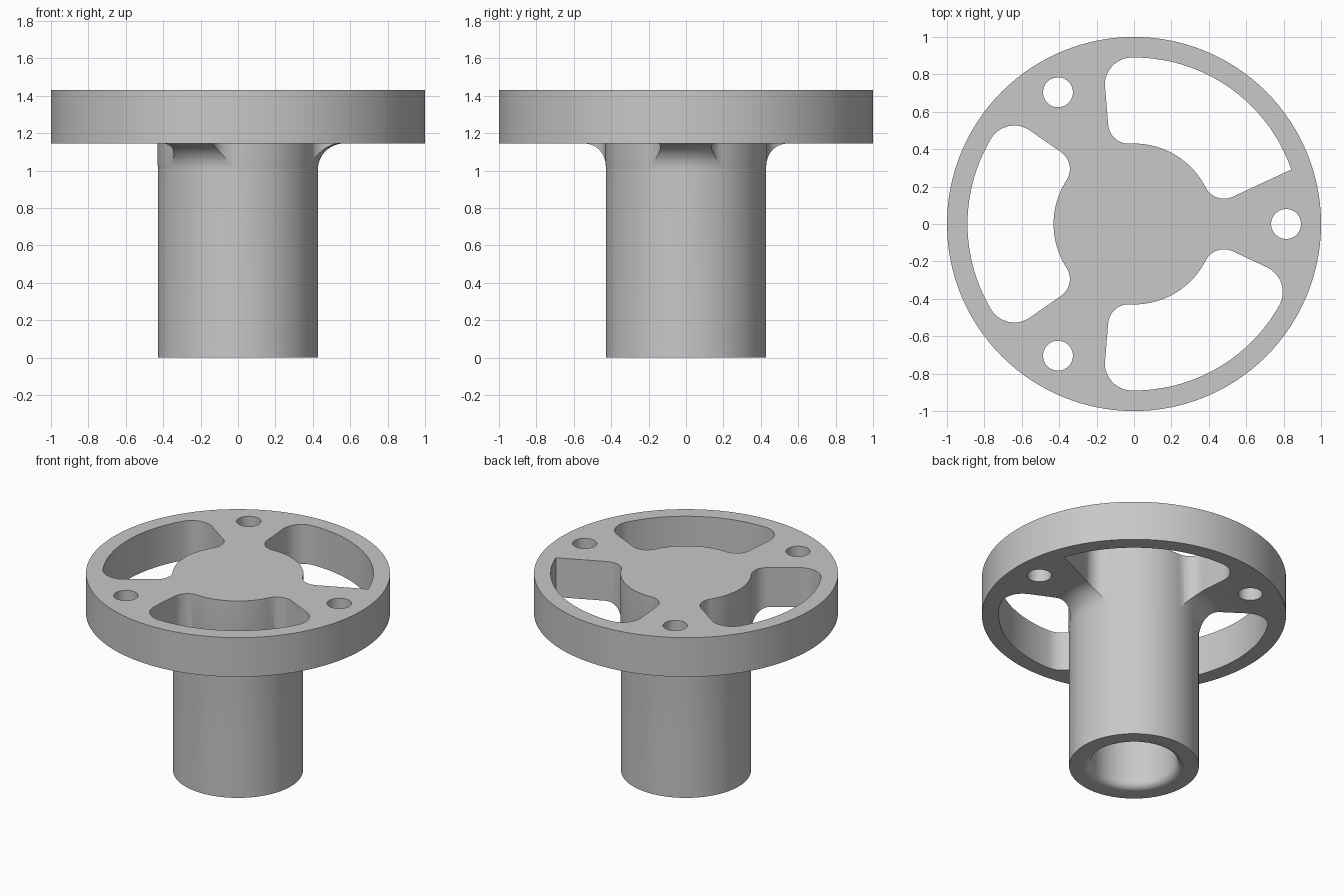
import bpy, bmesh, math
from mathutils import Vector, Matrix

cube = bpy.data.objects.get("Cube")
if cube:
    bpy.data.objects.remove(cube, do_unlink=True)

DISC_TOP, DISC_BOTTOM = 1.43, 1.145
SHAFT_R, FLARE_R = 0.427, 0.14
BORE_R, MOUTH_R, BORE_TOP = 0.285, 0.05, 1.14
HUB_R, RIM_R = 0.43, 0.89

metal = bpy.data.materials.new("light grey metal")
metal.use_nodes = True
grey = (0.58, 0.58, 0.58, 1)
metal.diffuse_color = grey
metal.node_tree.nodes["Principled BSDF"].inputs["Base Color"].default_value = grey


def make_object(name, bm):
    bmesh.ops.recalc_face_normals(bm, faces=bm.faces)
    mesh = bpy.data.meshes.new(name)
    bm.to_mesh(mesh)
    bm.free()
    mesh.materials.append(metal)
    obj = bpy.data.objects.new(name, mesh)
    bpy.context.collection.objects.link(obj)
    return obj


def polar(radius, degrees):
    a = math.radians(degrees)
    return Vector((radius * math.cos(a), radius * math.sin(a)))


def arc(centre, radius, start, end, steps):
    return [centre + polar(radius, start + (end - start) * i / steps) for i in range(steps + 1)]


def lathe(name, profile, steps=128):
    bm = bmesh.new()
    verts = [bm.verts.new((r, 0, z)) for r, z in profile]
    edges = [bm.edges.new(pair) for pair in zip(verts, verts[1:])]
    bmesh.ops.spin(bm, geom=verts + edges, axis=(0, 0, 1), cent=(0, 0, 0),
                   angle=math.tau, steps=steps)
    bmesh.ops.remove_doubles(bm, verts=bm.verts, dist=0.0001)
    return make_object(name, bm)


def prism(bm, outline, turn, low=0.9, high=1.6):
    spin = Matrix.Rotation(math.radians(turn), 4, "Z")
    face = bm.faces.new([bm.verts.new(spin @ Vector((p.x, p.y, low))) for p in outline])
    new = bmesh.ops.extrude_face_region(bm, geom=[face])["geom"]
    top = [g for g in new if isinstance(g, bmesh.types.BMVert)]
    bmesh.ops.translate(bm, verts=top, vec=(0, 0, high - low))


def half_pocket(sharp):
    """Outline beside one spoke, from mid hub to mid rim."""
    inner_r, outer_r = 0.11, 0.145
    inner = polar(HUB_R + inner_r, 27)
    outer = polar(RIM_R - outer_r, 29.2)
    pts = arc(Vector((0, 0)), HUB_R, 60, 27, 20)[:-1]
    pts += arc(inner, inner_r, 207, 295.1, 14)
    if sharp:
        return pts + arc(Vector((0, 0)), RIM_R, 19.1, 60, 28)
    pts += arc(outer, outer_r, 295.1, 389.2, 14)[:-1]
    return pts + arc(Vector((0, 0)), RIM_R, 29.2, 60, 22)


def mirrored(points):
    """Reflect across the pocket's centre line at 60 degrees."""
    c, s = polar(1, 120)
    return [Vector((c * p.x + s * p.y, s * p.x - c * p.y)) for p in points]


# Flanged body: disc, flared neck, shaft and blind bore in one turned profile
flare = arc(Vector((SHAFT_R + FLARE_R, DISC_BOTTOM - FLARE_R)), FLARE_R, 90, 180, 14)
mouth = arc(Vector((BORE_R + MOUTH_R, MOUTH_R)), MOUTH_R, 270, 180, 8)
profile = [(0, DISC_TOP), (1, DISC_TOP), (1, DISC_BOTTOM)]
profile += [tuple(p) for p in flare] + [(SHAFT_R, 0)]
profile += [tuple(p) for p in mouth] + [(BORE_R, BORE_TOP), (0, BORE_TOP)]
body = lathe("flanged_hub", profile)

# Cutters: three pockets (one has a square corner) and three bolt holes
cut = bmesh.new()
for k in range(3):
    outline = half_pocket(k == 0) + mirrored(half_pocket(False))[::-1][1:-1]
    prism(cut, outline, 120 * k)
    prism(cut, arc(polar(0.813, 0), 0.08, 0, 360, 40)[:-1], 120 * k)
cutter = make_object("opening_cutter", cut)
cutter.hide_render = True

boolean = body.modifiers.new("openings", "BOOLEAN")
boolean.operation = "DIFFERENCE"
boolean.solver = "EXACT"
boolean.object = cutter

bpy.ops.object.select_all(action="DESELECT")
body.select_set(True)
bpy.context.view_layer.objects.active = body
bpy.ops.object.modifier_apply(modifier=boolean.name)
bpy.data.objects.remove(cutter, do_unlink=True)
bpy.ops.object.shade_smooth_by_angle(angle=math.radians(30))
